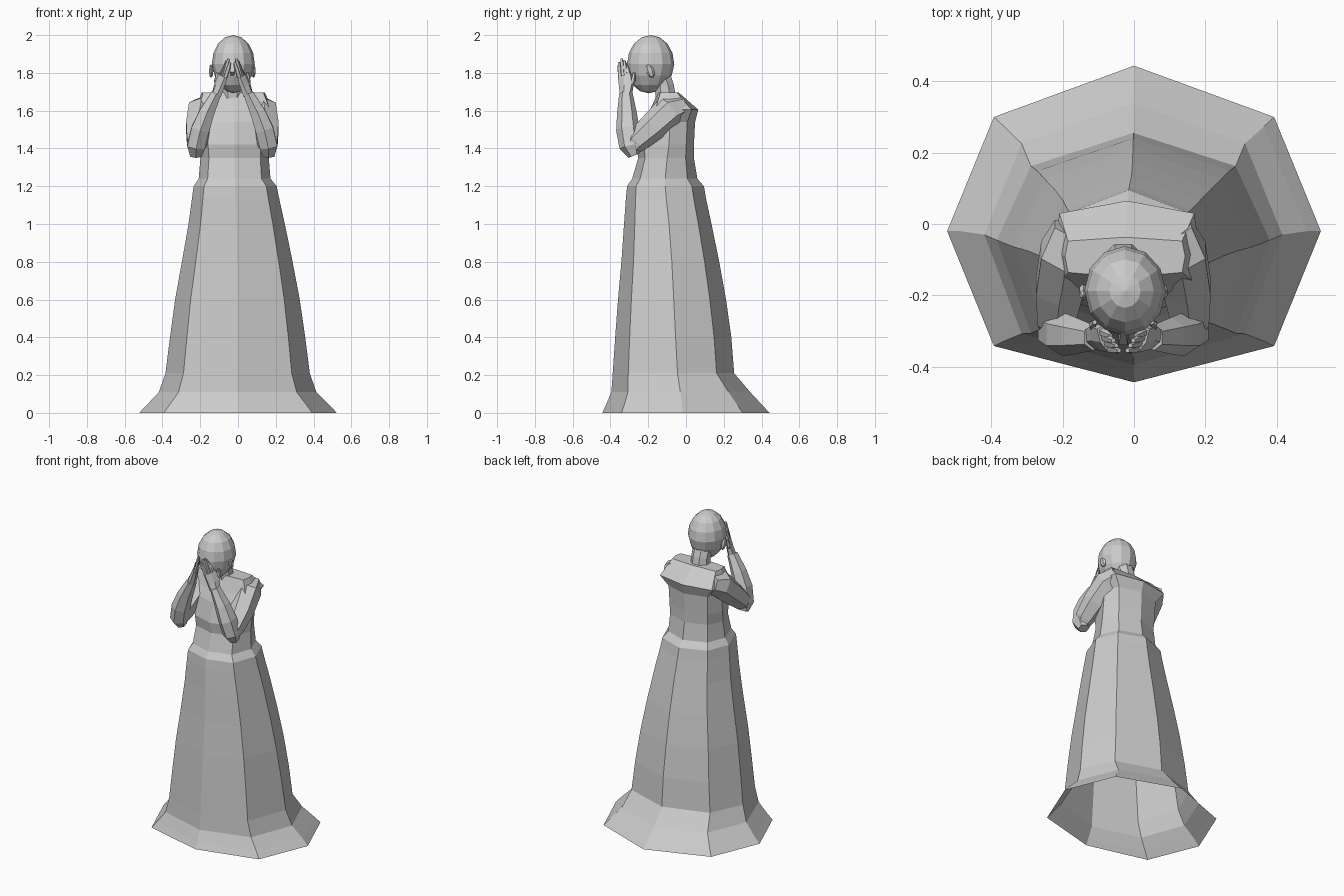
import bpy, bmesh, math
from mathutils import Vector, Matrix

if "Cube" in bpy.data.objects:
    bpy.data.objects.remove(bpy.data.objects["Cube"])

CX = -0.03  # centre line of head and arms


def finish(name, bm):
    bmesh.ops.recalc_face_normals(bm, faces=bm.faces)
    me = bpy.data.meshes.new(name)
    bm.to_mesh(me)
    bm.free()
    ob = bpy.data.objects.new(name, me)
    bpy.context.collection.objects.link(ob)
    return ob


def loft(name, rings, cap_start=True, cap_end=True):
    bm = bmesh.new()
    vs = [[bm.verts.new(p) for p in r] for r in rings]
    n = len(vs[0])
    for a, b in zip(vs, vs[1:]):
        for i in range(n):
            bm.faces.new((a[i], a[(i + 1) % n], b[(i + 1) % n], b[i]))
    if cap_start:
        bm.faces.new(vs[0][::-1])
    if cap_end:
        bm.faces.new(vs[-1])
    return finish(name, bm)


def octagon(z, cx, hw, yf, ys, yb, kx=0.75, kb=0.69, kf=0.76):
    """Eight-sided dress section: half width, front, side and back y."""
    f, b = ys + (yf - ys) * kf, ys + (yb - ys) * kb
    pts = [(0, yf), (kx, f), (1, ys), (kx, b), (0, yb), (-kx, b), (-1, ys), (-kx, f)]
    return [(cx + x * hw, y, z) for x, y in pts]


def tube(name, path, wide, sides=6):
    """Path rows: x, y, z, half width along 'wide', half thickness."""
    pts = [Vector(p[:3]) for p in path]
    rings = []
    for i, p in enumerate(pts):
        t = (pts[min(i + 1, len(pts) - 1)] - pts[max(i - 1, 0)]).normalized()
        u = Vector(wide)
        u = (u - t * u.dot(t)).normalized()
        v = t.cross(u)
        ring = []
        for k in range(sides):
            a = 2 * math.pi * (k + 0.5) / sides
            ring.append(p + u * math.cos(a) * path[i][3] + v * math.sin(a) * path[i][4])
        rings.append(ring)
    return loft(name, rings)


# Skirt, open at the hem
loft("skirt", [octagon(*r) for r in [
    (0, 0, .523, -.443, -.02, .443),
    (.04, 0, .485, -.425, -.02, .405),
    (.11, -.002, .417, -.395, -.03, .34),
    (.21, -.002, .382, -.388, -.045, .255),
    (.4, -.002, .358, -.375, -.055, .24),
    (.6, -.003, .33, -.36, -.065, .212),
    (.8, -.004, .293, -.342, -.075, .176),
    (1.0, -.007, .255, -.328, -.09, .135),
    (1.14, -.013, .23, -.318, -.105, .105),
    (1.2, -.015, .22, -.312, -.11, .095)]], False, False)

# Bodice with broad shoulder plate
loft("bodice", [octagon(*r) for r in [
    (1.2, -.015, .22, -.312, -.11, .095),
    (1.24, -.018, .19, -.285, -.11, .06),
    (1.35, -.018, .181, -.253, -.10, .042),
    (1.42, -.02, .185, -.265, -.09, .042),
    (1.54, -.02, .178, -.23, -.085, .048, .8),
    (1.605, -.02, .203, -.19, -.075, .065, .93, .75),
    (1.695, -.025, .168, -.15, -.09, -.037, .95, .8)]], False, True)

# Neck
tube("neck", [(CX, -.105, 1.65, .065, .06), (CX, -.115, 1.73, .06, .055),
              (CX, -.14, 1.80, .06, .055)], (1, 0, 0), 8)

# Head with narrowed jaw
bm = bmesh.new()
bmesh.ops.create_uvsphere(bm, u_segments=12, v_segments=8, radius=1)
for v in bm.verts:
    low = max(0, -v.co.z)
    v.co.x *= 1 - .15 * low
    v.co.y -= .08 * low
    v.co = Vector((CX + .005 + v.co.x * .114, -.187 + v.co.y * .125, 1.846 + v.co.z * .154))
finish("head", bm)

# Nose
tube("nose", [(CX, -.300, 1.865, .01, .01), (CX, -.325, 1.805, .018, .02),
              (CX, -.295, 1.79, .012, .01)], (1, 0, 0), 4)

for s, side in ((-1, "right"), (1, "left")):
    def m(dx, *rest):
        return (CX + s * dx, *rest)

    # Ear
    bm = bmesh.new()
    bmesh.ops.create_uvsphere(bm, u_segments=6, v_segments=4, radius=1)
    bmesh.ops.transform(bm, verts=bm.verts, matrix=Matrix.Translation(m(.112, -.19, 1.81))
                        @ Matrix.Rotation(.35, 4, 'X') @ Matrix.Diagonal((.013, .022, .038, 1)))
    finish(side + "_ear", bm)

    # Upper arm, running forward and down from the shoulder
    tube(side + "_upper_arm", [m(.135, -.02, 1.625, .07, .062), m(.162, -.085, 1.60, .08, .085),
                               m(.18, -.18, 1.51, .075, .075), m(.188, -.265, 1.435, .06, .062),
                               m(.19, -.295, 1.395, .04, .042)], (1, 0, 0))
    # Forearm, rising to the face
    tube(side + "_forearm", [m(.192, -.275, 1.362, .035, .032), m(.192, -.295, 1.41, .054, .058),
                             m(.17, -.308, 1.50, .055, .062), m(.135, -.313, 1.59, .046, .052),
                             m(.085, -.318, 1.69, .03, .036)], (1, 0, 0))
    # Hand covering the face: palm, four closed fingers and thumb
    w = Vector((s * .5, .866, 0))
    tube(side + "_palm", [m(.085, -.318, 1.68, .034, .026), m(.07, -.316, 1.73, .044, .022),
                          m(.05, -.323, 1.785, .044, .017)], w)
    for i, (t, top) in enumerate(((-.029, 1.855), (-.01, 1.875), (.009, 1.865), (.028, 1.835))):
        a = Vector(m(.051, -.324, 1.775)) + w * t
        b = Vector(m(.024, -.333, top)) + w * t * .85
        tube(f"{side}_finger_{i + 1}", [(*a, .012, .012), (*a.lerp(b, .6), .0115, .011),
                                        (*b, .007, .007)], w, 5)
    tube(side + "_thumb", [m(.078, -.305, 1.71, .014, .013), m(.085, -.28, 1.76, .013, .012),
                           m(.08, -.275, 1.80, .007, .007)], w, 5)
